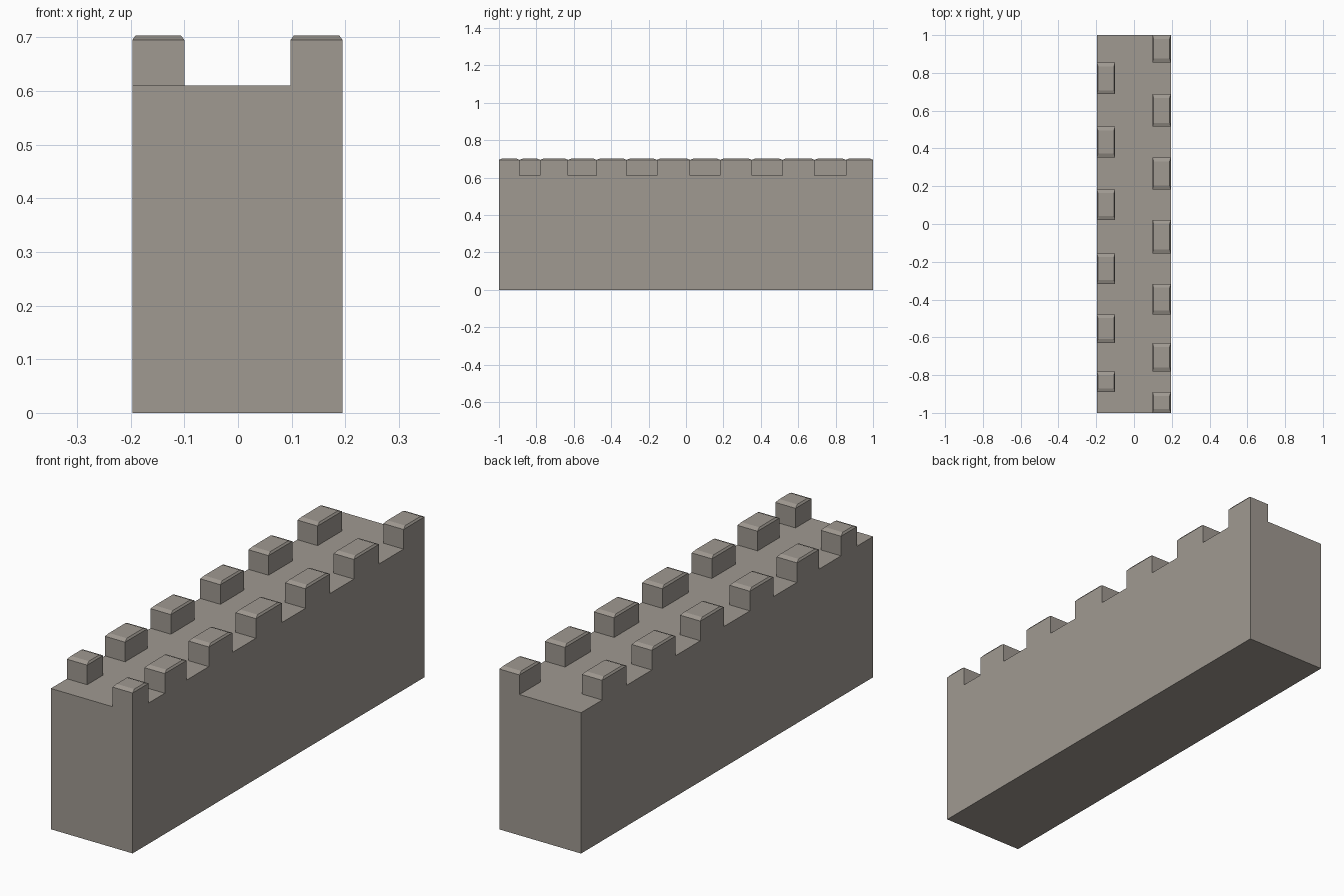
import bpy, bmesh
from mathutils import Matrix, Vector

if "Cube" in bpy.data.objects:
    bpy.data.objects.remove(bpy.data.objects["Cube"])

X0, X1 = -0.197, 0.195          # outer wall faces
XL, XR = -0.10, 0.098           # inner faces of the battlements
DECK, SHOULDER, TOP = 0.61, 0.695, 0.703
# y limits of the alternating battlements, right side first
CUTS = [-1.0, -0.89, -0.78, -0.63, -0.478, -0.317, -0.156,
        0.022, 0.183, 0.352, 0.515, 0.688, 0.855, 1.0]

stone = bpy.data.materials.new("warm grey stone")
stone.diffuse_color = (0.35, 0.32, 0.285, 1)
stone.use_nodes = True
stone.node_tree.nodes["Principled BSDF"].inputs["Base Color"].default_value = stone.diffuse_color

bm = bmesh.new()

# wall block
bmesh.ops.create_cube(bm, size=1, matrix=Matrix.Translation(((X0 + X1) / 2, 0, DECK / 2))
                      @ Matrix.Diagonal((X1 - X0, 2, DECK, 1)))


def slice_at(co, normal):
    bmesh.ops.bisect_plane(bm, geom=bm.verts[:] + bm.edges[:] + bm.faces[:],
                           plane_co=co, plane_no=normal)


# divide the deck into battlement cells
for x in (XL, XR):
    slice_at((x, 0, 0), (1, 0, 0))
for y in CUTS[1:-1]:
    slice_at((0, y, 0), (0, 1, 0))

# pick alternating cells: even on the right, odd on the left
cells = []
for f in bm.faces:
    c = f.calc_center_median()
    if f.normal.z > 0.9 and c.z > DECK - 0.01:
        i = max(k for k, y in enumerate(CUTS) if y < c.y)
        if (c.x > XR and i % 2 == 0) or (c.x < XL and i % 2 == 1):
            cells.append(f)

# raise battlements, then add the chamfered cap
for z, dx, dy in ((SHOULDER, 0, 0), (TOP, 0.006, 0.02)):
    cells = bmesh.ops.extrude_discrete_faces(bm, faces=cells)["faces"]
    for f in cells:
        c = f.calc_center_median()
        for v in f.verts:
            v.co = Vector((v.co.x + (dx if v.co.x < c.x else -dx),
                           v.co.y + (dy if v.co.y < c.y else -dy), z))

# merge coplanar faces left by the slicing
bmesh.ops.dissolve_limit(bm, angle_limit=0.01, verts=bm.verts[:], edges=bm.edges[:])
bmesh.ops.recalc_face_normals(bm, faces=bm.faces[:])

mesh = bpy.data.meshes.new("castle_wall")
bm.to_mesh(mesh)
bm.free()
mesh.materials.append(stone)
wall = bpy.data.objects.new("castle_wall", mesh)
bpy.context.collection.objects.link(wall)
